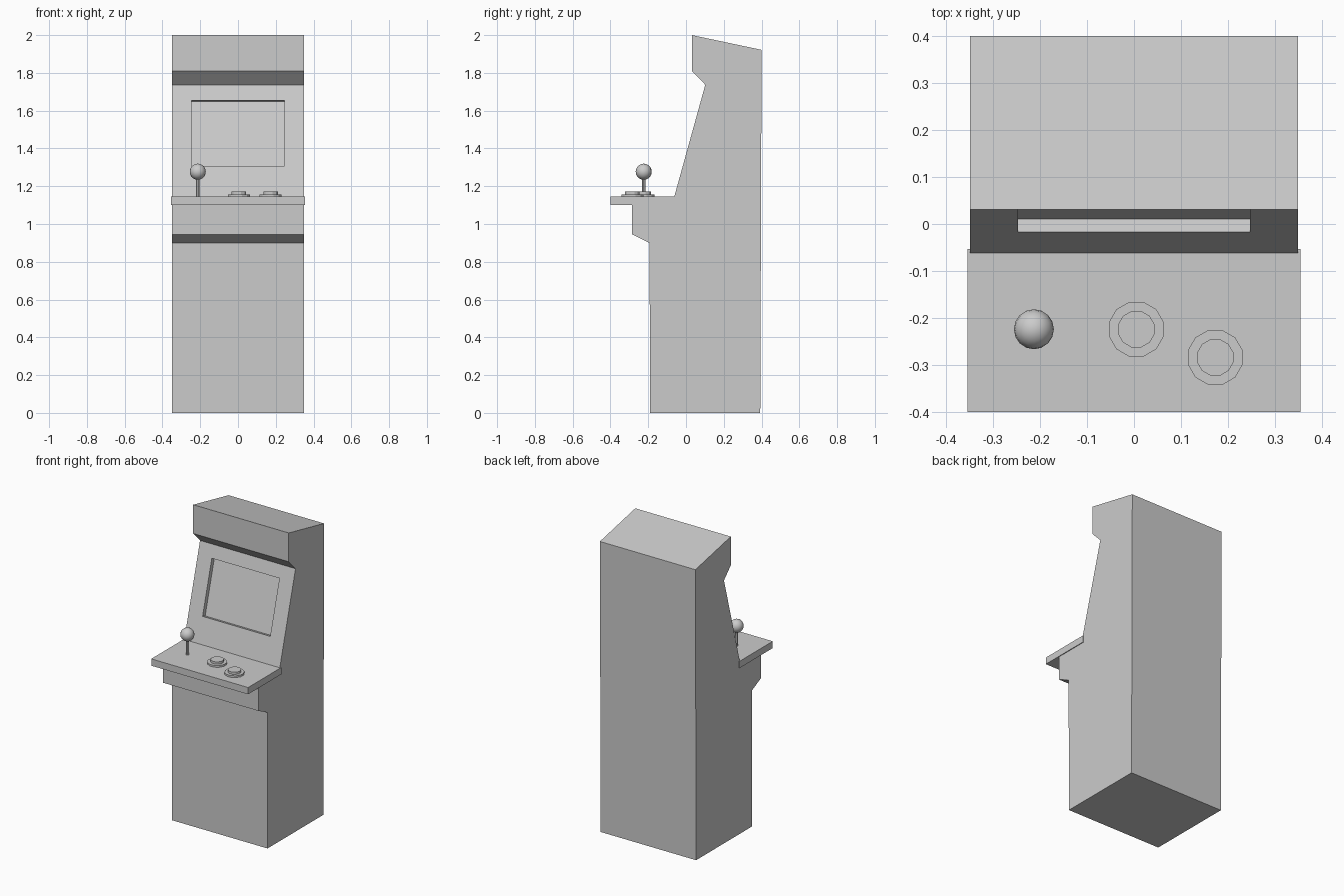
import bpy, bmesh, math
from mathutils import Vector

if "Cube" in bpy.data.objects:
    bpy.data.objects.remove(bpy.data.objects["Cube"])

HALF_W = 0.349
DECK_Z = 1.145


def box(name, lo, hi):
    lo, hi = Vector(lo), Vector(hi)
    bpy.ops.mesh.primitive_cube_add(size=1, location=(lo + hi) / 2)
    ob = bpy.context.object
    ob.name = name
    ob.scale = hi - lo
    bpy.ops.object.transform_apply(location=False, rotation=False, scale=True)
    return ob


def cylinder(name, x, y, z0, z1, r, sides, turn=0.0):
    bpy.ops.mesh.primitive_cylinder_add(vertices=sides, radius=r, depth=z1 - z0,
                                        location=(x, y, (z0 + z1) / 2), rotation=(0, 0, turn))
    ob = bpy.context.object
    ob.name = name
    return ob


# Cabinet: side profile (y, z) extruded across the width
low, high = (-0.062, DECK_Z), (0.102, 1.737)   # ends of the sloped screen face
profile = [(-0.19, 0), (0.393, 0), (0.40, 1.922), (0.031, 2.0), (0.031, 1.81),
           high, low, (-0.285, DECK_Z - 0.02), (-0.285, 0.945), (-0.193, 0.90)]
bm = bmesh.new()
face = bm.faces.new([bm.verts.new((-HALF_W, y, z)) for y, z in profile])
side = bmesh.ops.extrude_face_region(bm, geom=[face])["geom"]
bmesh.ops.translate(bm, vec=(2 * HALF_W, 0, 0),
                    verts=[v for v in side if isinstance(v, bmesh.types.BMVert)])
bmesh.ops.recalc_face_normals(bm, faces=bm.faces)
mesh = bpy.data.meshes.new("cabinet")
bm.to_mesh(mesh)
bm.free()
cabinet = bpy.data.objects.new("cabinet", mesh)
bpy.context.collection.objects.link(cabinet)

# Screen recess cut square to the sloped face
slope = (high[0] - low[0]) / (high[1] - low[1])
tilt = math.atan(slope)
z0, z1, depth = 1.308, 1.655, 0.028
zc = (z0 + z1) / 2
half_len = (z1 - z0) / 2 / math.cos(tilt)
cutter = box("screen_cutter", (-0.247, -depth, -half_len), (0.247, depth, half_len))
cutter.location = (0, low[0] + (zc - low[1]) * slope, zc)
cutter.rotation_euler = (-tilt, 0, 0)
cutter.hide_render = True
cut = cabinet.modifiers.new("screen_recess", 'BOOLEAN')
cut.operation = 'DIFFERENCE'
cut.solver = 'EXACT'
cut.object = cutter
bpy.context.view_layer.objects.active = cabinet
bpy.ops.object.modifier_apply(modifier=cut.name)
bpy.data.objects.remove(cutter)

# Control deck
box("control_deck", (-0.354, -0.40, 1.10), (0.354, -0.053, DECK_Z))

# Joystick
jx, jy = -0.213, -0.224
cylinder("joystick_shaft", jx, jy, DECK_Z - 0.01, 1.26, 0.01, 8)
bpy.ops.mesh.primitive_uv_sphere_add(segments=16, ring_count=10, radius=0.0425,
                                     location=(jx, jy, 1.277))
bpy.context.object.name = "joystick_ball"
bpy.ops.object.shade_smooth()

# Buttons: rim with a raised cap
for i, (x, y) in enumerate([(0.005, -0.224), (0.173, -0.284)], 1):
    turn = math.radians(15)
    cylinder(f"button_rim_{i}", x, y, DECK_Z - 0.005, 1.157, 0.06, 12, turn)
    cylinder(f"button_cap_{i}", x, y, DECK_Z, 1.172, 0.04, 12, turn)
